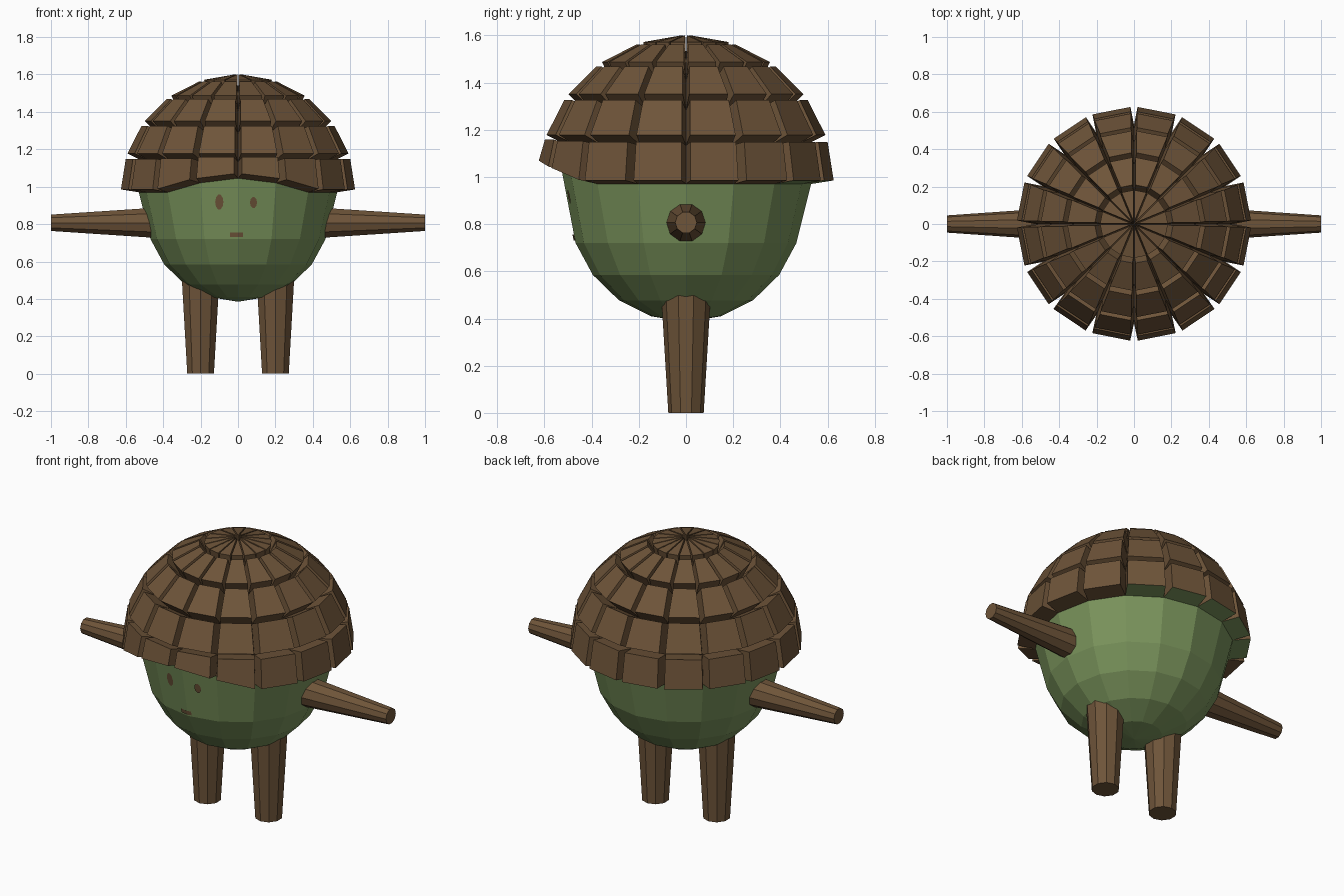
import bpy, bmesh, math
from mathutils import Vector, Matrix

if "Cube" in bpy.data.objects:
    bpy.data.objects.remove(bpy.data.objects["Cube"])

SIDES = 16
STEP = 2 * math.pi / SIDES
R, ZC = 0.53, 0.97            # shell radius and equator height


def material(name, rgb):
    m = bpy.data.materials.new(name)
    m.diffuse_color = (*rgb, 1)
    m.use_nodes = True
    m.node_tree.nodes["Principled BSDF"].inputs["Base Color"].default_value = m.diffuse_color
    return m


BROWN = material("bark brown", (0.156, 0.089, 0.041))
GREEN = material("nut green", (0.195, 0.296, 0.107))


def finish(name, bm, *mats):
    me = bpy.data.meshes.new(name)
    bm.to_mesh(me)
    bm.free()
    for m in mats:
        me.materials.append(m)
    ob = bpy.data.objects.new(name, me)
    bpy.context.collection.objects.link(ob)
    return ob


def rim_lift(i):
    # the rim arches up over the face (front column is index 12)
    return {0: 0.075, 1: 0.05}.get(abs(i % SIDES - 12), 0.0)


def dome(profile, pole_z):
    """Faceted half shell: first ring is the arched rim, last point is the pole."""
    bm = bmesh.new()
    rings = []
    for k, (r, z) in enumerate(profile):
        rings.append([bm.verts.new((r * math.cos(i * STEP), r * math.sin(i * STEP),
                                    z + (rim_lift(i) if k == 0 else 0)))
                      for i in range(SIDES)])
    pole = bm.verts.new((0, 0, pole_z))
    for a, b in zip(rings, rings[1:]):
        for i in range(SIDES):
            j = (i + 1) % SIDES
            bm.faces.new((a[i], a[j], b[j], b[i]))
    for i in range(SIDES):
        bm.faces.new((rings[-1][i], rings[-1][(i + 1) % SIDES], pole))
    if pole_z < profile[0][1]:
        bmesh.ops.reverse_faces(bm, faces=bm.faces[:])
    bm.normal_update()
    return bm


# Lower body
BODY = [(R, ZC), (0.468, 0.72), (0.395, 0.585), (0.284, 0.477), (0.15, 0.41)]
finish("body", dome(BODY, 0.385), GREEN)

# Cap: every shell facet is pushed out along its normal, leaving wedge gaps
cap_profile = [(R * math.cos(math.radians(18 * k)), ZC + R * math.sin(math.radians(18 * k)))
               for k in range(5)]
bm = dome(cap_profile, ZC + R + 0.003)
tiles = bmesh.ops.extrude_discrete_faces(bm, faces=bm.faces[:])["faces"]
for f in tiles:
    f.normal_update()
    bmesh.ops.translate(bm, verts=f.verts[:], vec=f.normal * 0.099)
bm.normal_update()
for f in bm.faces:
    # rim undersides at the back are green
    c = f.calc_center_median()
    az = math.degrees(math.atan2(c.y, c.x))
    if f.normal.z < -0.7 and c.z < 1.0 and 45 < az < 160:
        f.material_index = 1
finish("cap", bm, BROWN, GREEN)


def limb(name, start, end, r1, r2):
    """Tapered ten-sided rod from start to end."""
    a, b = Vector(start), Vector(end)
    d = b - a
    bm = bmesh.new()
    bmesh.ops.create_cone(bm, cap_ends=True, segments=10, radius1=r1, radius2=r2,
                          depth=d.length)
    rot = d.to_track_quat('Z', 'Y').to_matrix().to_4x4()
    spin = Matrix.Rotation(math.radians(18), 4, 'Z') if abs(d.x) > 0.1 else Matrix()
    bm.transform(Matrix.Translation((a + b) / 2) @ rot @ spin)
    finish(name, bm, BROWN)


# Arms and legs
for side, s in (("right", 1), ("left", -1)):
    limb(side + "_arm", (s * 0.38, 0, 0.807), (s, 0, 0.807), 0.089, 0.046)
    limb(side + "_leg", (s * 0.2, 0, 0.55), (s * 0.2, 0, 0), 0.108, 0.075)


def face_mark(name, points):
    """Thin patch lying just in front of the front facets."""
    bm = bmesh.new()
    vs = []
    for x, z in points:
        r = 0.468 + (R - 0.468) * (z - 0.72) / (ZC + 0.07 - 0.72)
        vs.append(bm.verts.new((x, -(r - abs(x) * math.tan(STEP / 2)) - 0.006, z)))
    f = bm.faces.new(vs)
    f.normal_update()
    if f.normal.y > 0:
        f.normal_flip()
    finish(name, bm, BROWN)


def oval(cx, cz, rx, rz):
    return [(cx + rx * math.cos(t * math.pi / 5), cz + rz * math.sin(t * math.pi / 5))
            for t in range(10)]


# Eyes and mouth
face_mark("left_eye", oval(-0.1, 0.918, 0.022, 0.041))
face_mark("right_eye", oval(0.083, 0.915, 0.019, 0.03))
for name, x0, x1 in (("mouth_left", -0.042, 0.0), ("mouth_right", 0.0, 0.026)):
    face_mark(name, [(x0, 0.731), (x1, 0.731), (x1, 0.755), (x0, 0.755)])
